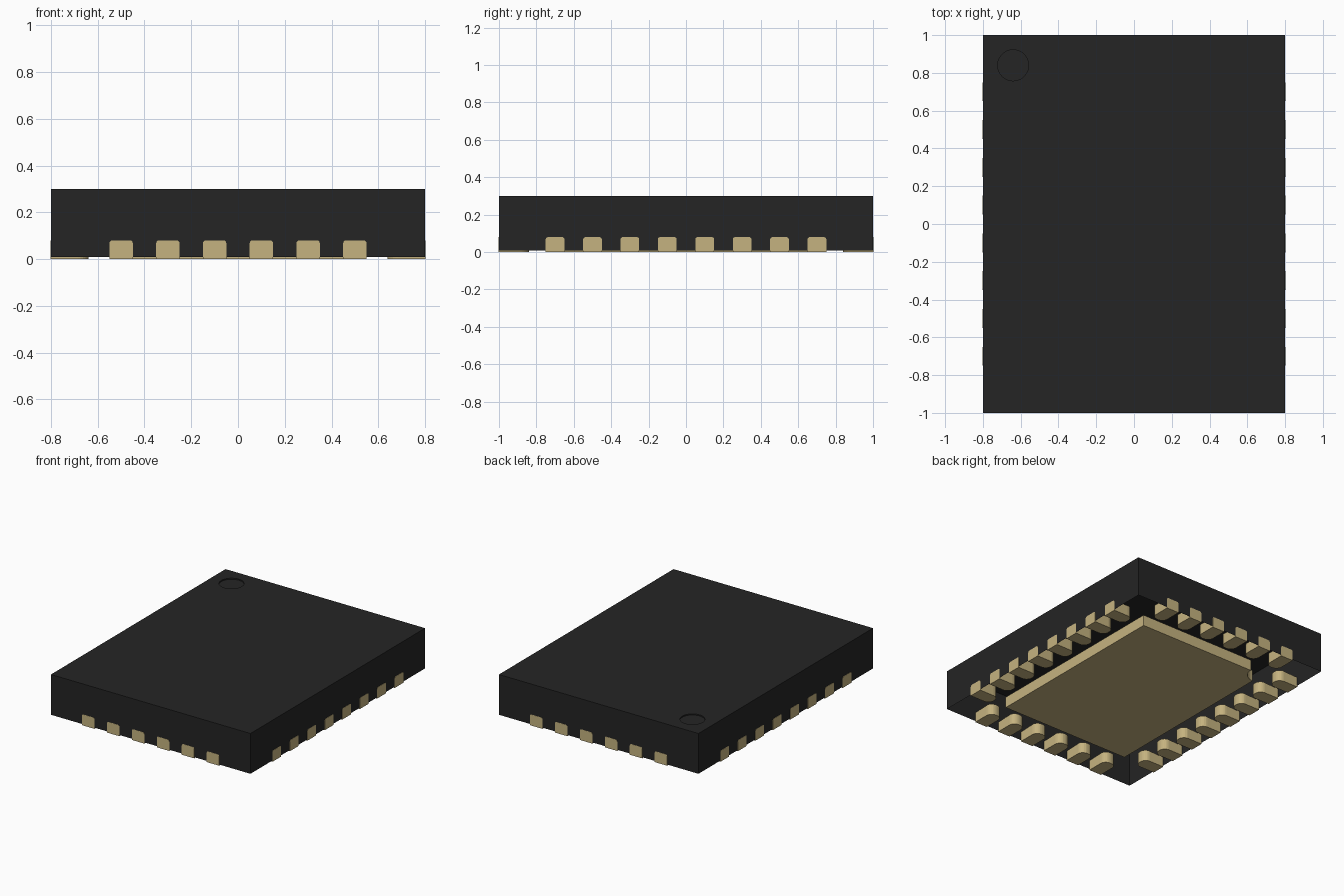
import bpy, bmesh, math

cube = bpy.data.objects.get("Cube")
if cube:
    bpy.data.objects.remove(cube, do_unlink=True)

W, D, H, GAP = 0.8, 1.0, 0.3, 0.008      # half width, half depth, height, underside gap
PAD_H, PAD_W, PAD_L = 0.08, 0.1, 0.16


def material(name, color):
    m = bpy.data.materials.new(name)
    m.diffuse_color = (*color, 1)
    m.use_nodes = True
    m.node_tree.nodes["Principled BSDF"].inputs["Base Color"].default_value = (*color, 1)
    return m


BLACK = material("black plastic", (0.018, 0.018, 0.018))
GOLD = material("pale gold metal", (0.56, 0.45, 0.215))


def finish(bm, name, mat):
    bmesh.ops.recalc_face_normals(bm, faces=bm.faces)
    mesh = bpy.data.meshes.new(name)
    bm.to_mesh(mesh)
    bm.free()
    mesh.materials.append(mat)
    ob = bpy.data.objects.new(name, mesh)
    bpy.context.collection.objects.link(ob)
    return ob


def prism(points, z0, z1):
    """Extrude a flat outline between two heights."""
    bm = bmesh.new()
    face = bm.faces.new([bm.verts.new((x, y, z0)) for x, y in points])
    ext = bmesh.ops.extrude_face_region(bm, geom=[face])
    for v in ext["geom"]:
        if isinstance(v, bmesh.types.BMVert):
            v.co.z = z1
    return bm


def arc(cx, cy, r, a0, a1, n):
    return [(cx + r * math.cos(math.radians(a0 + (a1 - a0) * i / n)),
             cy + r * math.sin(math.radians(a0 + (a1 - a0) * i / n))) for i in range(n + 1)]


# Body: a moulded shell, with a shallow round index mark sunk into the top
body = finish(prism([(-W, -D), (W, -D), (W, D), (-W, D)], GAP, H), "body", BLACK)
cutter = finish(prism(arc(-0.64, 0.84, 0.082, 0, 360, 48)[:-1], H - 0.008, H + 0.05),
                "index_mark_cutter", BLACK)
mod = body.modifiers.new("index mark", "BOOLEAN")
mod.operation, mod.solver, mod.object = "DIFFERENCE", "EXACT", cutter
bpy.context.view_layer.objects.active = body
bpy.ops.object.modifier_apply(modifier=mod.name)
bpy.data.objects.remove(cutter, do_unlink=True)

# Open the underside so the contacts stand in the hollow
bm = bmesh.new()
bm.from_mesh(body.data)
bmesh.ops.delete(bm, geom=[f for f in bm.faces if f.calc_center_median().z < GAP + 0.001],
                 context="FACES")
bm.to_mesh(body.data)
bm.free()

# Thermal pad with a round notch at the index corner
finish(prism([(-0.52, -0.72), (0.52, -0.72), (0.52, 0.72)]
             + arc(-0.52, 0.72, 0.1, 0, -90, 12), 0, PAD_H), "thermal_pad", GOLD)

# One contact: outer end at x = 0, rounded inner end towards -x, softened top edges
h, r = PAD_W / 2, 0.045
outline = ([(0.0015, -h), (0.0015, h)] + arc(-PAD_L + r, h - r, r, 90, 180, 6)
           + arc(-PAD_L + r, -h + r, r, 180, 270, 6))
bm = prism(outline, 0, PAD_H)
edges = [e for e in bm.edges
         if all(v.co.z > PAD_H - 0.001 for v in e.verts)
         and abs(e.verts[0].co.y - e.verts[1].co.y) < 1e-4 and e.calc_length() > 0.05]
bmesh.ops.bevel(bm, geom=edges, offset=0.012, segments=3, profile=0.5, affect="EDGES")
contact = finish(bm, "contact", GOLD)
contact_mesh = contact.data
bpy.data.objects.remove(contact, do_unlink=True)


def row(name, count, angle, place):
    for i in range(count):
        ob = bpy.data.objects.new(f"{name}_contact_{i + 1}", contact_mesh)
        ob.location = (*place((i - (count - 1) / 2) * 0.2), 0)
        ob.rotation_euler.z = math.radians(angle)
        bpy.context.collection.objects.link(ob)


row("left", 8, 0, lambda t: (W, t))
row("right", 8, 180, lambda t: (-W, t))
row("back", 6, 90, lambda t: (t, D))
row("front", 6, -90, lambda t: (t, -D))
